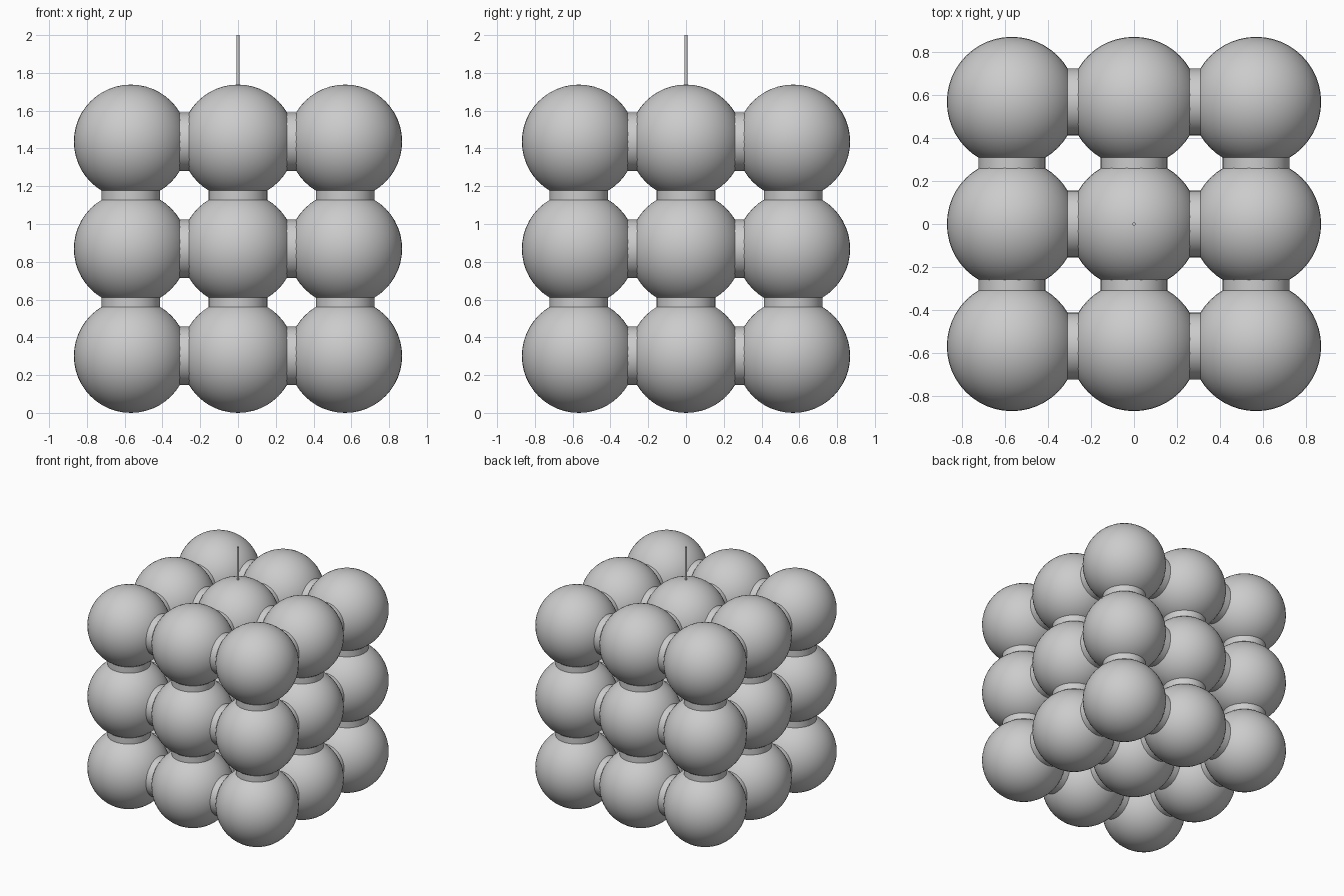
import bpy
import math
from itertools import product
from mathutils import Vector

if "Cube" in bpy.data.objects:
    bpy.data.objects.remove(bpy.data.objects["Cube"], do_unlink=True)

RADIUS = 0.302     # ball radius
STEP = 0.567       # distance between ball centres
LINK_RADIUS = 0.155
CENTRE = Vector((0, 0, RADIUS + STEP))

grey = bpy.data.materials.new("light_grey")
grey.use_nodes = True
grey.diffuse_color = (0.6, 0.6, 0.6, 1)
grey.node_tree.nodes["Principled BSDF"].inputs["Base Color"].default_value = grey.diffuse_color


def finish(name):
    obj = bpy.context.object
    obj.name = name
    obj.data.name = name
    obj.data.materials.append(grey)
    bpy.ops.object.shade_smooth_by_angle(angle=math.radians(40))
    return obj


def place(source, name, location, rotation=(0, 0, 0)):
    """Linked copy of a part sharing its mesh."""
    obj = bpy.data.objects.new(name, source.data)
    obj.location = location
    obj.rotation_euler = rotation
    bpy.context.collection.objects.link(obj)


# Master parts, both at the middle of the lattice
bpy.ops.mesh.primitive_uv_sphere_add(segments=48, ring_count=24, radius=RADIUS, location=CENTRE)
ball = finish("ball")
bpy.ops.mesh.primitive_cylinder_add(vertices=48, radius=LINK_RADIUS, depth=STEP * 0.6,
                                    location=CENTRE + Vector((0, 0, STEP / 2)))
link = finish("link")

# Three by three by three balls, with links to the next ball along each axis
turns = [(0, math.pi / 2, 0), (math.pi / 2, 0, 0), (0, 0, 0)]
for cell in product((-1, 0, 1), repeat=3):
    spot = CENTRE + Vector(cell) * STEP
    if any(cell):
        place(ball, "ball", spot)
    for axis, turn in enumerate(turns):
        if cell[axis] == 1 or (axis == 2 and not any(cell)):
            continue
        offset = Vector((0, 0, 0))
        offset[axis] = STEP / 2
        place(link, "link", spot + offset, turn)

# Thin hanging pin on the top middle ball
pin_base = 2 * STEP + RADIUS
bpy.ops.mesh.primitive_cylinder_add(vertices=16, radius=0.008, depth=2 - pin_base,
                                    location=(0, 0, (2 + pin_base) / 2))
finish("hanging_pin")
